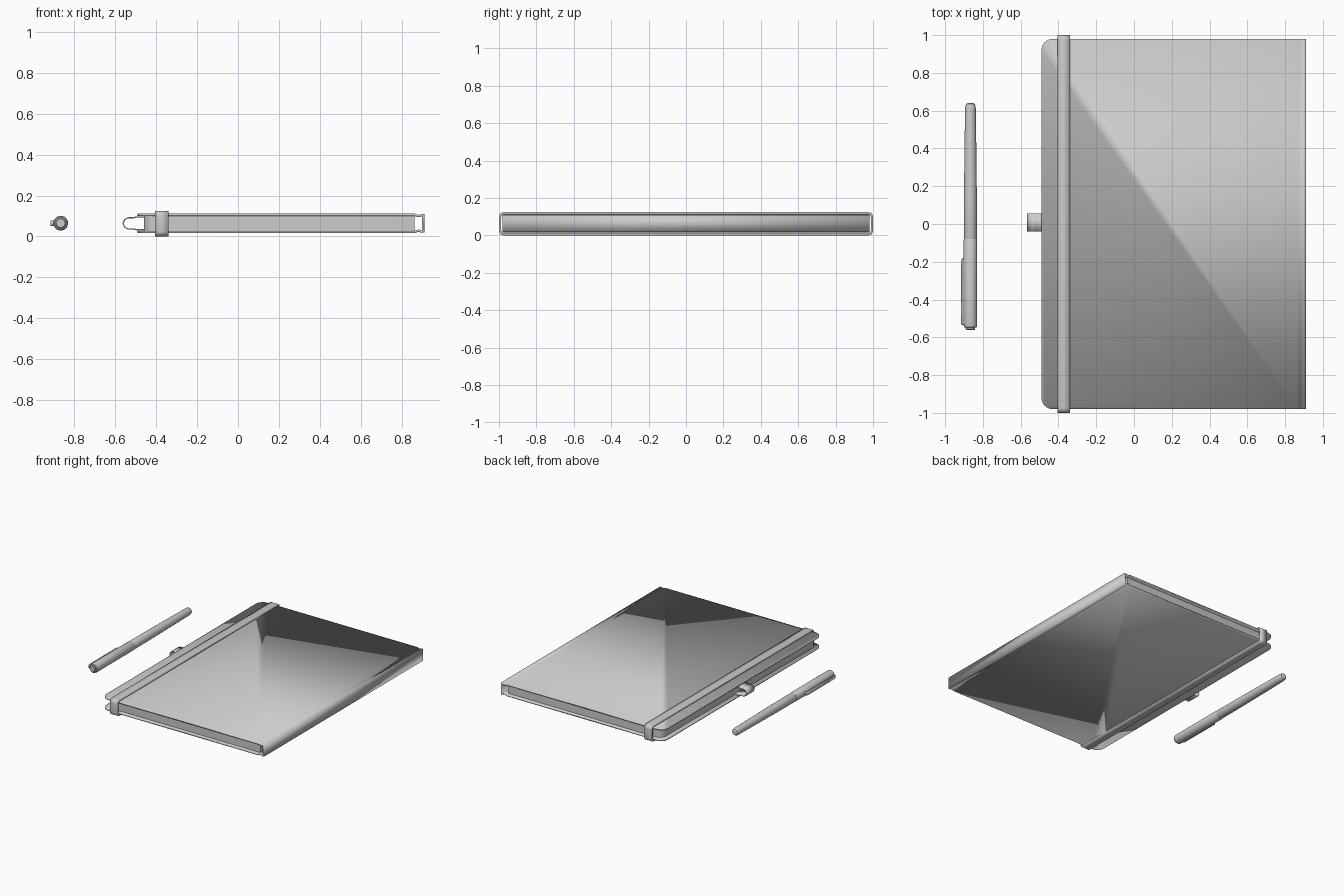
import bpy, bmesh, math

if "Cube" in bpy.data.objects:
    bpy.data.objects.remove(bpy.data.objects["Cube"])


def finish(name, bm, smooth=30):
    me = bpy.data.meshes.new(name)
    bm.to_mesh(me)
    bm.free()
    ob = bpy.data.objects.new(name, me)
    bpy.context.collection.objects.link(ob)
    bpy.ops.object.select_all(action='DESELECT')
    ob.select_set(True)
    bpy.context.view_layer.objects.active = ob
    bpy.ops.object.shade_smooth_by_angle(angle=math.radians(smooth))
    return ob


def rounded(x0, x1, y0, y1, radii, n=6):
    """Rounded rectangle, radii listed counter-clockwise from lower left."""
    pts = []
    corners = [(x0, y0, 1, 1), (x1, y0, -1, 1), (x1, y1, -1, -1), (x0, y1, 1, -1)]
    for i, ((x, y, sx, sy), r) in enumerate(zip(corners, radii)):
        if r == 0:
            pts.append((x, y))
            continue
        for k in range(n + 1):
            a = math.pi + i * math.pi / 2 + k * math.pi / 2 / n
            pts.append((x + sx * r + r * math.cos(a), y + sy * r + r * math.sin(a)))
    return pts


def ribbon(name, path, place, a, b, thick, closed=False, corner=0):
    """Sweep a path sideways from a to b and give it thickness."""
    bm = bmesh.new()
    rows = [[bm.verts.new(place(p, w)) for p in path] for w in (a, b)]
    n = len(path)
    for i in range(n if closed else n - 1):
        j = (i + 1) % n
        bm.faces.new((rows[0][i], rows[0][j], rows[1][j], rows[1][i]))
    if corner:
        ends = [r[i] for r in rows for i in (0, -1)]
        bmesh.ops.bevel(bm, geom=ends, offset=corner, segments=6,
                        profile=0.5, affect='VERTICES')
    ob = finish(name, bm)
    mod = ob.modifiers.new("thickness", 'SOLIDIFY')
    mod.thickness = thick
    mod.offset = 0
    mod.use_even_offset = True
    return ob


def prism(name, pts, z0, z1):
    bm = bmesh.new()
    f = bm.faces.new([bm.verts.new((x, y, z0)) for x, y in pts])
    top = bmesh.ops.extrude_face_region(bm, geom=[f])['geom']
    bmesh.ops.translate(bm, vec=(0, 0, z1 - z0),
                        verts=[v for v in top if isinstance(v, bmesh.types.BMVert)])
    bmesh.ops.recalc_face_normals(bm, faces=bm.faces)
    return finish(name, bm)


PX, PZ = -0.866, 0.065  # pen axis


def lathe(name, prof, n=24):
    """Revolve (radius, y) pairs around the pen axis."""
    bm = bmesh.new()
    rings = [[bm.verts.new((PX + r * math.cos(2 * math.pi * k / n), y,
                            PZ + r * math.sin(2 * math.pi * k / n)))
              for k in range(n)] for r, y in prof]
    for p, q in zip(rings, rings[1:]):
        for k in range(n):
            bm.faces.new((p[k], p[(k + 1) % n], q[(k + 1) % n], q[k]))
    bm.faces.new(rings[0])
    bm.faces.new(rings[-1])
    bmesh.ops.recalc_face_normals(bm, faces=bm.faces)
    return finish(name, bm)


def along_y(p, w):
    return (p[0], w, p[1])


def along_x(p, w):
    return (w, p[0], p[1])


# Wraparound cover: two boards, hinge grooves and flat spine
zc = 0.064
half = [(-0.49, 0.042), (0.862, 0.042), (0.874, 0.037), (0.886, 0.036),
        (0.896, 0.040), (0.905, 0.040)]
cover = [(x, zc + h) for x, h in half] + [(x, zc - h) for x, h in reversed(half)]
ribbon("cover", cover, along_y, -0.98, 0.98, 0.011, corner=0.06)

# Page block with rounded fore-edge corners
prism("pages", rounded(-0.46, 0.862, -0.955, 0.955, (0.06, 0, 0, 0.06)), 0.028, 0.1)

# Elastic closure band
ribbon("elastic_band", rounded(-0.994, 0.994, 0.006, 0.119, (0.02,) * 4, 4),
       along_x, -0.405, -0.34, 0.012, closed=True)

# Pen loop sewn inside the fore edge
lp = [(-0.45, 0.031), (-0.495, 0.031), (-0.512, 0.027), (-0.535, 0.028),
      (-0.554, 0.018), (-0.562, 0)]
ribbon("pen_loop", [(x, zc + h) for x, h in lp]
       + [(x, zc - h) for x, h in reversed(lp[:-1])], along_y, -0.04, 0.055, 0.006)

# Pen: barrel, cap, end plug and clip
lathe("pen_barrel", [(0.028, -0.1), (0.0345, -0.075), (0.034, 0.15), (0.031, 0.42),
                     (0.0285, 0.61), (0.027, 0.625), (0.023, 0.635), (0.015, 0.64)])
lathe("pen_cap", [(0.030, -0.548), (0.034, -0.545), (0.036, -0.535),
                  (0.036, -0.085), (0.034, -0.08)])
lathe("pen_end_plug", [(0.021, -0.56), (0.025, -0.556), (0.026, -0.54)])
ribbon("pen_clip", [(-0.893, -0.535), (-0.912, -0.53), (-0.912, -0.19), (-0.903, -0.18)],
       lambda p, w: (p[0], p[1], w), PZ - 0.014, PZ + 0.014, 0.006)
